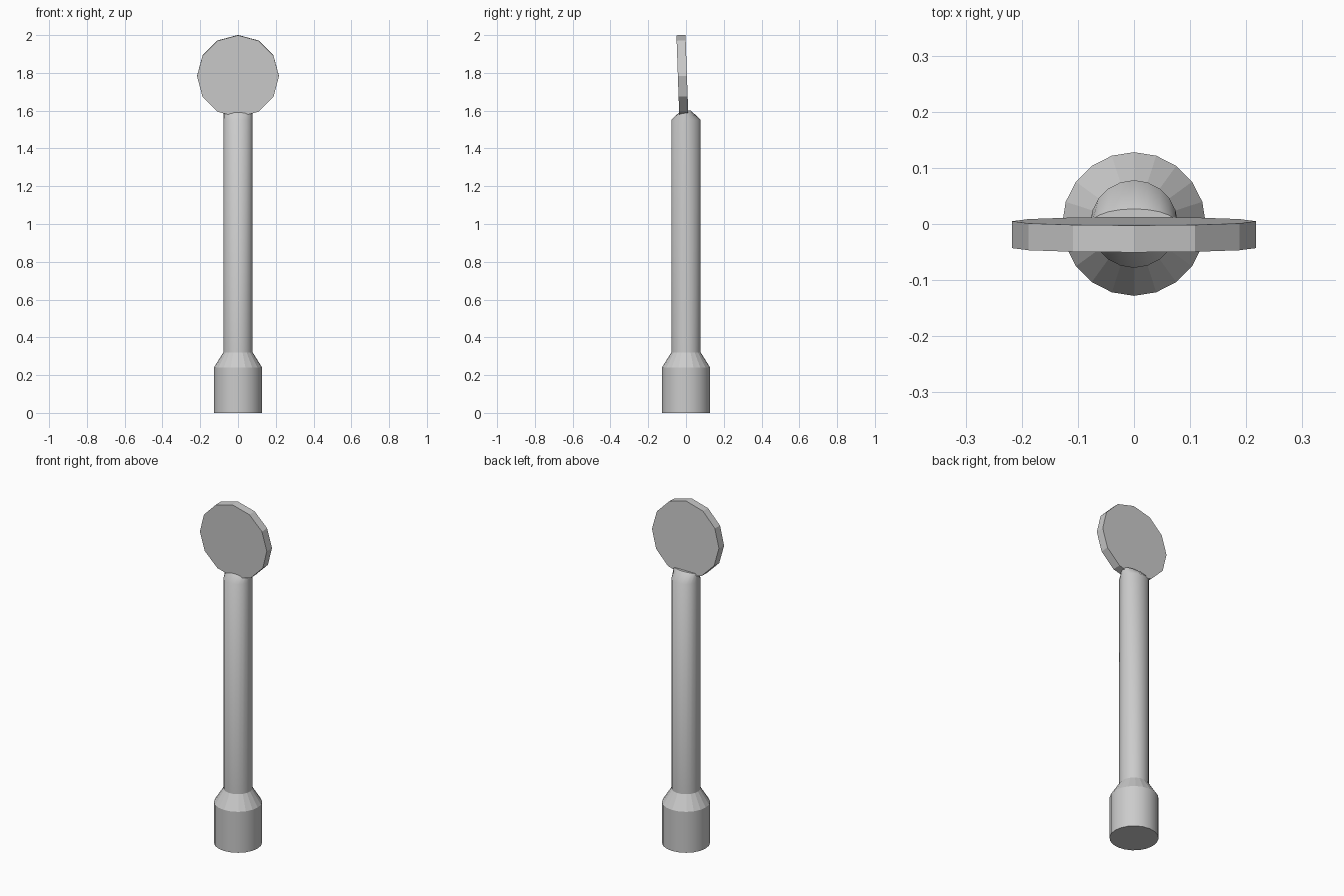
import bpy, bmesh, math
from mathutils import Matrix

if "Cube" in bpy.data.objects:
    bpy.data.objects.remove(bpy.data.objects["Cube"])

SIDES = 20


def finish(name, bm):
    bmesh.ops.recalc_face_normals(bm, faces=bm.faces)
    mesh = bpy.data.meshes.new(name)
    bm.to_mesh(mesh)
    bm.free()
    obj = bpy.data.objects.new(name, mesh)
    bpy.context.collection.objects.link(obj)
    return obj


def loft(name, rings):
    """Closed skin through elliptical rings given as (x radius, y radius, z)."""
    bm = bmesh.new()
    loops = []
    for rx, ry, z in rings:
        angles = [2 * math.pi * i / SIDES for i in range(SIDES)]
        loops.append([bm.verts.new((rx * math.cos(a), ry * math.sin(a), z)) for a in angles])
    for k, (low, high) in enumerate(zip(loops, loops[1:])):
        for i in range(SIDES):
            j = (i + 1) % SIDES
            face = bm.faces.new((low[i], low[j], high[j], high[i]))
            # Straight tubes and the pinched tip are smooth, the collar is faceted
            face.smooth = k != 1
    bm.faces.new(loops[0][::-1])
    bm.faces.new(loops[-1])
    # Keep the bends between sections crisp
    for e in bm.edges:
        if len(e.link_faces) == 2 and e.calc_face_angle(0) > math.radians(25):
            e.smooth = False
    return finish(name, bm)


# Post: wide foot, sloped collar, slim shaft, tip pinched front to back
loft("post", [
    (0.128, 0.128, 0.0),
    (0.128, 0.128, 0.24),
    (0.078, 0.078, 0.32),
    (0.078, 0.078, 1.55),
    (0.077, 0.027, 1.60),
])

# Reflector: twelve-sided disc facing front, leaning slightly forward
bm = bmesh.new()
turn = (Matrix.Translation((0, -0.019, 1.783))
        @ Matrix.Rotation(math.radians(92), 4, 'X')
        @ Matrix.Rotation(math.radians(0), 4, 'Z'))
bmesh.ops.create_cone(bm, cap_ends=True, segments=12, radius1=0.217,
                      radius2=0.217, depth=0.048, matrix=turn)
finish("reflector_disc", bm)
